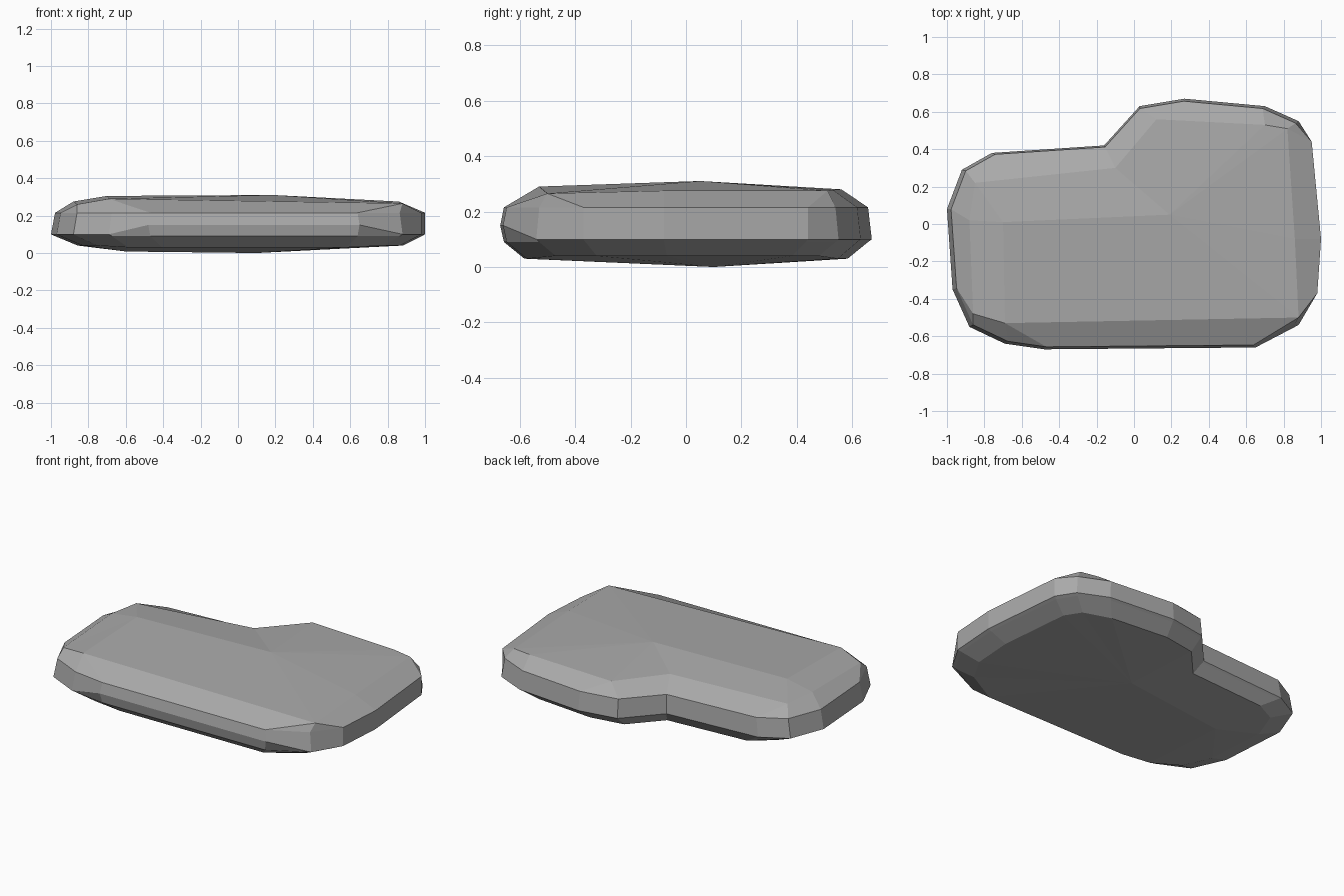
import bpy
import bmesh
from mathutils import Vector

cube = bpy.data.objects.get("Cube")
if cube:
    bpy.data.objects.remove(cube, do_unlink=True)

stone_grey = bpy.data.materials.new("stone_grey")
stone_grey.use_nodes = True
colour = (0.4, 0.4, 0.4, 1)
stone_grey.diffuse_color = colour
stone_grey.node_tree.nodes["Principled BSDF"].inputs["Base Color"].default_value = colour

# Widest outline of the slab, counter-clockwise from the front
outline = [
    (.65, -.66), (.88, -.54), (.98, -.37), (1, -.08), (.95, .44), (.88, .55),
    (.7, .63), (.27, .67), (.03, .63), (-.16, .42), (-.76, .38), (-.92, .29),
    (-1, .08), (-.97, -.35), (-.88, -.55), (-.69, -.64), (-.48, -.67)]

# Edge of the worn top face; each corner lists the outline points it serves
rim_corners = [
    (.88, -.5, .265, 3), (.86, -.08, .275, 1), (.82, .51, .275, 2),
    (.7, .53, .278, 1), (.12, .56, .28, 2), (-.1, .3, .285, 1),
    (-.85, .22, .27, 2), (-.88, .02, .275, 1), (-.86, -.48, .26, 2),
    (-.69, -.53, .29, 2)]
rim = [Vector(c[:3]) for c in rim_corners for _ in range(c[3])]


def girdle_height(x, y):
    """The widest line rises along the straight front."""
    return .15 if y < -.6 and abs(x) < .68 else .1


def shrink(point, amount, z):
    """Move an outline point towards the middle by a share of its distance."""
    x, y = point
    return Vector((x + (.1 - x) * amount, y * (1 - amount), z))


def underside(point):
    x, y = point
    return shrink(point, .13, .03 if abs(x) < .8 else .04)


rings = [
    [underside(p) for p in outline],
    [shrink(p, .02, .09) for p in outline],
    [Vector((x, y, girdle_height(x, y))) for x, y in outline],
    [shrink(p, .02 if p[0] < .93 else 0, .215) for p in outline],
    rim]


def add_face(bm, corners):
    """Add a face after dropping repeated corners."""
    unique = []
    for v in corners:
        if all((v.co - u.co).length > .001 for u in unique):
            unique.append(v)
    if len(unique) > 2:
        bm.faces.new(unique)


bm = bmesh.new()
loops = [[bm.verts.new(co) for co in ring] for ring in rings]
count = len(outline)

# Bevelled sides
for lower, upper in zip(loops, loops[1:]):
    for i in range(count):
        j = (i + 1) % count
        add_face(bm, (lower[i], lower[j], upper[j], upper[i]))

# Gently crowned top and underside
peak_main = bm.verts.new((.19, .05, .31))
peak_side = bm.verts.new((-.7, .01, .305))
base = bm.verts.new((.1, .1, 0))
base_side = bm.verts.new((-.6, 0, .008))


def nearest(v, main, side):
    return side if v.co.x < -.5 else main


for i in range(count):
    j = (i + 1) % count
    a, b = loops[-1][i], loops[-1][j]
    add_face(bm, (a, b, nearest(b, peak_main, peak_side), nearest(a, peak_main, peak_side)))
    a, b = loops[0][i], loops[0][j]
    add_face(bm, (b, a, nearest(a, base, base_side), nearest(b, base, base_side)))

bmesh.ops.remove_doubles(bm, verts=bm.verts[:], dist=.001)
bmesh.ops.recalc_face_normals(bm, faces=bm.faces[:])
mesh = bpy.data.meshes.new("stone_slab")
bm.to_mesh(mesh)
bm.free()
mesh.materials.append(stone_grey)
slab = bpy.data.objects.new("stone_slab", mesh)
bpy.context.scene.collection.objects.link(slab)
